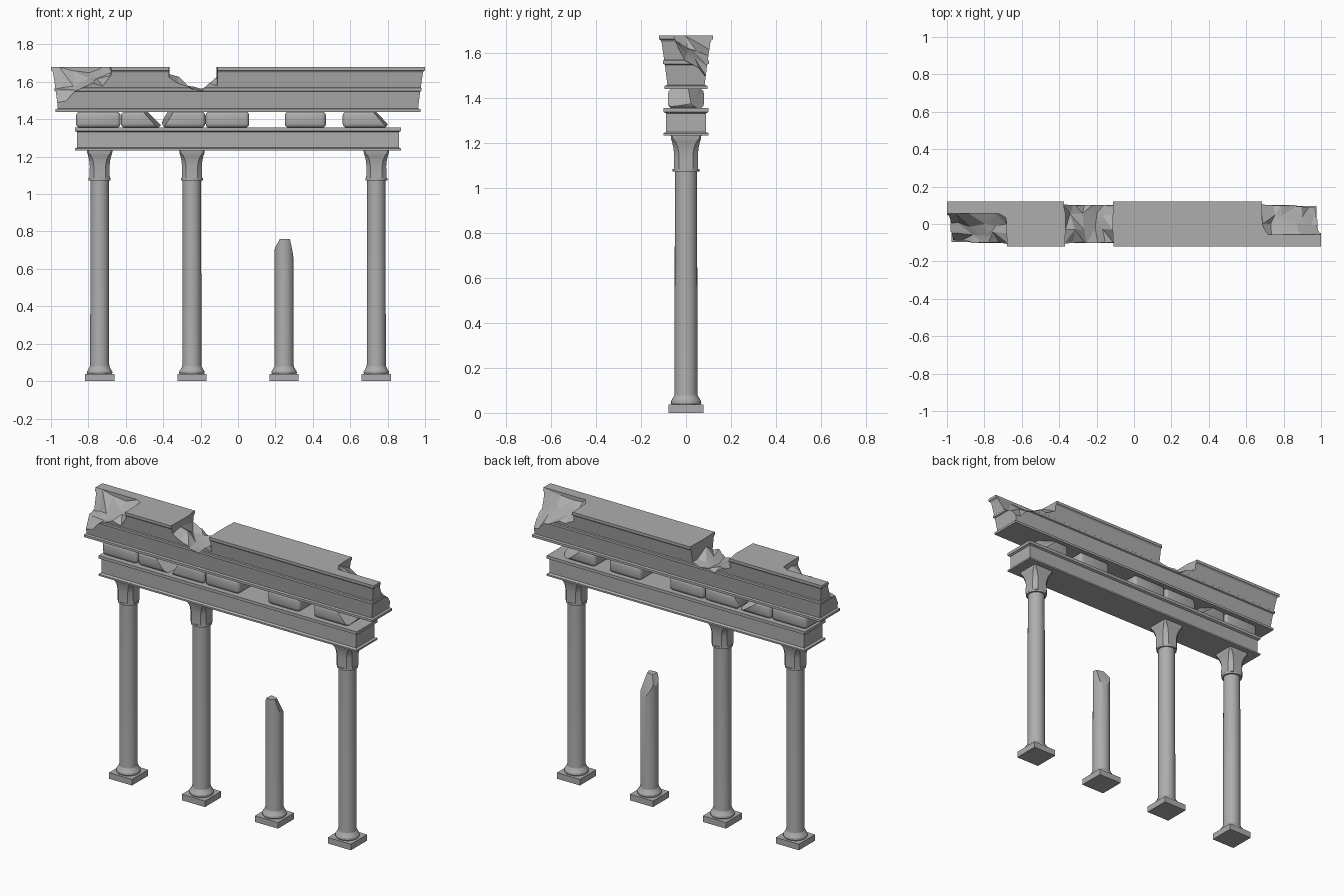
import bpy, bmesh, math, random
from mathutils import Vector

random.seed(4)
cube = bpy.data.objects.get("Cube")
if cube:
    bpy.data.objects.remove(cube, do_unlink=True)

stone = bpy.data.materials.new("grey stone")
stone.use_nodes = True
GREY = (0.42, 0.42, 0.42, 1)
stone.diffuse_color = GREY
stone.node_tree.nodes["Principled BSDF"].inputs["Base Color"].default_value = GREY


def finish(bm, name, smooth=30):
    bmesh.ops.recalc_face_normals(bm, faces=bm.faces)
    mesh = bpy.data.meshes.new(name)
    bm.to_mesh(mesh)
    bm.free()
    ob = bpy.data.objects.new(name, mesh)
    bpy.context.collection.objects.link(ob)
    mesh.materials.append(stone)
    if smooth:
        select(ob)
        bpy.ops.object.shade_smooth_by_angle(angle=math.radians(smooth))
    return ob


def select(ob):
    bpy.ops.object.select_all(action='DESELECT')
    ob.select_set(True)
    bpy.context.view_layer.objects.active = ob


def loft(bm, rings):
    """Skin a stack of equal rings and cap both ends."""
    rows = [[bm.verts.new(p) for p in ring] for ring in rings]
    n = len(rows[0])
    for a, b in zip(rows, rows[1:]):
        for i in range(n):
            j = (i + 1) % n
            bm.faces.new((a[i], a[j], b[j], b[i]))
    bm.faces.new(rows[0][::-1])
    bm.faces.new(rows[-1])


def rect(hx, hy, z, x=0):
    return [(x + sx * hx, sy * hy, z) for sx, sy in ((-1, -1), (1, -1), (1, 1), (-1, 1))]


def circle(r, z, x, n=32):
    return [(x + r * math.cos(math.tau * i / n), r * math.sin(math.tau * i / n), z) for i in range(n)]


def octagon(h, f, z, x):
    pts = [(h, -f), (h, f), (f, h), (-f, h), (-h, f), (-h, -f), (-f, -h), (f, -h)]
    return [(x + a, b, z) for a, b in pts]


def chip(bm, point, normal):
    """Break off everything beyond a plane and close the break."""
    cut = bmesh.ops.bisect_plane(bm, geom=bm.verts[:] + bm.edges[:] + bm.faces[:],
                                 plane_co=point, plane_no=Vector(normal).normalized(), clear_outer=True)
    edges = [e for e in cut["geom_cut"] if isinstance(e, bmesh.types.BMEdge)]
    bmesh.ops.holes_fill(bm, edges=edges)


def break_away(ob, xs, ys, heights, flip=1):
    """Carve out the rubble above a rough height field, optionally turned half round."""
    bm = bmesh.new()
    low, high = [], []
    for j, y in enumerate(ys):
        for i, x in enumerate(xs):
            inner = 0 < i < len(xs) - 1 and 0 < j < len(ys) - 1
            dx, dy, dz = (random.uniform(-1, 1) * k for k in (.02, .014, .014))
            px, py = (x + dx, y + dy) if inner else (x + dx * .3, y)
            low.append(bm.verts.new((flip * px, flip * py, heights[j][i] + dz)))
            high.append(bm.verts.new((flip * px, flip * py, 1.8)))
    w = len(xs)
    for j in range(len(ys) - 1):
        for i in range(w - 1):
            a = j * w + i
            quad = (a, a + 1, a + w + 1, a + w)
            if random.random() < .5:
                quad = quad[1:] + quad[:1]
            for tri in ((0, 1, 2), (0, 2, 3)):
                bm.faces.new([low[quad[k]] for k in tri])
                bm.faces.new([high[quad[k]] for k in reversed(tri)])
    # side walls
    for e in [e for e in bm.edges if e.is_boundary and e.verts[0] in low]:
        a, b = (low.index(v) for v in e.verts)
        bm.faces.new((low[a], low[b], high[b], high[a]))
    cutter = finish(bm, "break_cutter", 0)
    cutter.hide_render = True
    mod = ob.modifiers.new("break", 'BOOLEAN')
    mod.operation, mod.solver, mod.object = 'DIFFERENCE', 'EXACT', cutter
    select(ob)
    bpy.ops.object.modifier_apply(modifier=mod.name)
    bpy.data.objects.remove(cutter, do_unlink=True)


# columns: plinth, moulded base and shaft, capital
BASE = [(.064, .037), (.068, .045), (.067, .054), (.061, .061), (.057, .07), (.052, .077)]
CAPITAL = [(.054, .031, 1.085), (.053, .031, 1.15), (.056, .036, 1.18),
           (.062, .046, 1.205), (.067, .058, 1.22), (.068, .062, 1.235)]
SPACING = .493
for name, k in (("far_right", -1.5), ("mid_right", -.5), ("broken", .5), ("far_left", 1.5)):
    x = k * SPACING
    broken = name == "broken"
    bm = bmesh.new()
    loft(bm, [rect(.078, .078, z, x) for z in (0, .037)])
    finish(bm, name + "_plinth")

    bm = bmesh.new()
    top = [(.05, .76)] if broken else [(.049, 1.073), (.059, 1.073), (.059, 1.085)]
    loft(bm, [circle(r, z, x) for r, z in BASE + [(.051, .09)] + top])
    if broken:
        chip(bm, (x + .028, 0, .735), (1, .25, .27))
        chip(bm, (x, .005, .735), (.25, 1, .5))
        chip(bm, (x - .048, 0, .71), (-1, .1, .6))
    finish(bm, name + "_shaft")

    if not broken:
        bm = bmesh.new()
        loft(bm, [octagon(h, f, z, x) for h, f, z in CAPITAL])
        finish(bm, name + "_capital", 15)

# lower beam with a ledge above and below
bm = bmesh.new()
BEAM = [(.1, 1.233), (.1, 1.243), (.088, 1.25), (.088, 1.332), (.1, 1.338), (.1, 1.356)]
loft(bm, [rect(.772 + o, o, z) for o, z in BEAM])
finish(bm, "lower_beam", 20)

# rounded frieze blocks, three of them chipped
BLOCKS = [(-.866, -.628, []), (-.626, -.41, [((-.47, 0, 1.42), (1, -.25, .9)), ((-.44, .03, 1.4), (.7, .7, 1))]),
          (-.405, -.175, [((-.37, 0, 1.425), (-1, -.2, .6))]), (-.173, .06, []),
          (.25, .47, []), (.56, .8, [((.755, 0, 1.42), (1, -.2, .9)), ((.76, .03, 1.4), (.6, .8, .7))])]
for i, (x0, x1, chips) in enumerate(BLOCKS):
    bm = bmesh.new()
    loft(bm, [rect((x1 - x0) / 2, .08, z, (x0 + x1) / 2) for z in (1.354, 1.442)])
    bmesh.ops.bevel(bm, geom=bm.edges[:], offset=.022, segments=3, profile=.5, affect='EDGES')
    for point, normal in chips:
        chip(bm, point, normal)
    finish(bm, f"frieze_block_{i + 1}", 35)

# moulded cornice
bm = bmesh.new()
CORNICE = [(.095, 1.44), (.095, 1.454), (.083, 1.458), (.094, 1.548), (.102, 1.552), (.102, 1.566),
           (.097, 1.57), (.109, 1.65), (.112, 1.656), (.12, 1.662), (.12, 1.679)]
loft(bm, [rect(.88 + o, o, z) for o, z in CORNICE])
cornice = finish(bm, "cornice", 0)

# broken notch across the middle
low, mid, up = 1.562, 1.585, 1.63
break_away(cornice, (-.372, -.33, -.27, -.2, -.15, -.115), (-.2, -.1, -.03, .05, .1, .2),
           [[up, mid, low, low, mid, mid]] * 2 + [[up, up, mid, low, mid, up], [up, mid, mid, low, low, mid]]
           + [[up, mid, low, low, low, mid]] * 2)

# matching broken corners, diagonally opposite
FRONT = [1.45, 1.47, 1.54, 1.575, 1.59, 1.62]
BACK = [1.53, 1.55, 1.57, 1.59, 1.61, 1.64]
WALL = [1.69, 1.67, 1.66, 1.66, 1.67, 1.69]
for flip in (1, -1):
    break_away(cornice, (-1.05, -.955, -.88, -.8, -.74, -.685), (-.2, -.1, -.05, .0, .055),
               [FRONT, FRONT, BACK, [z + .02 for z in BACK], WALL], flip)
select(cornice)
bpy.ops.object.shade_smooth_by_angle(angle=math.radians(12))
